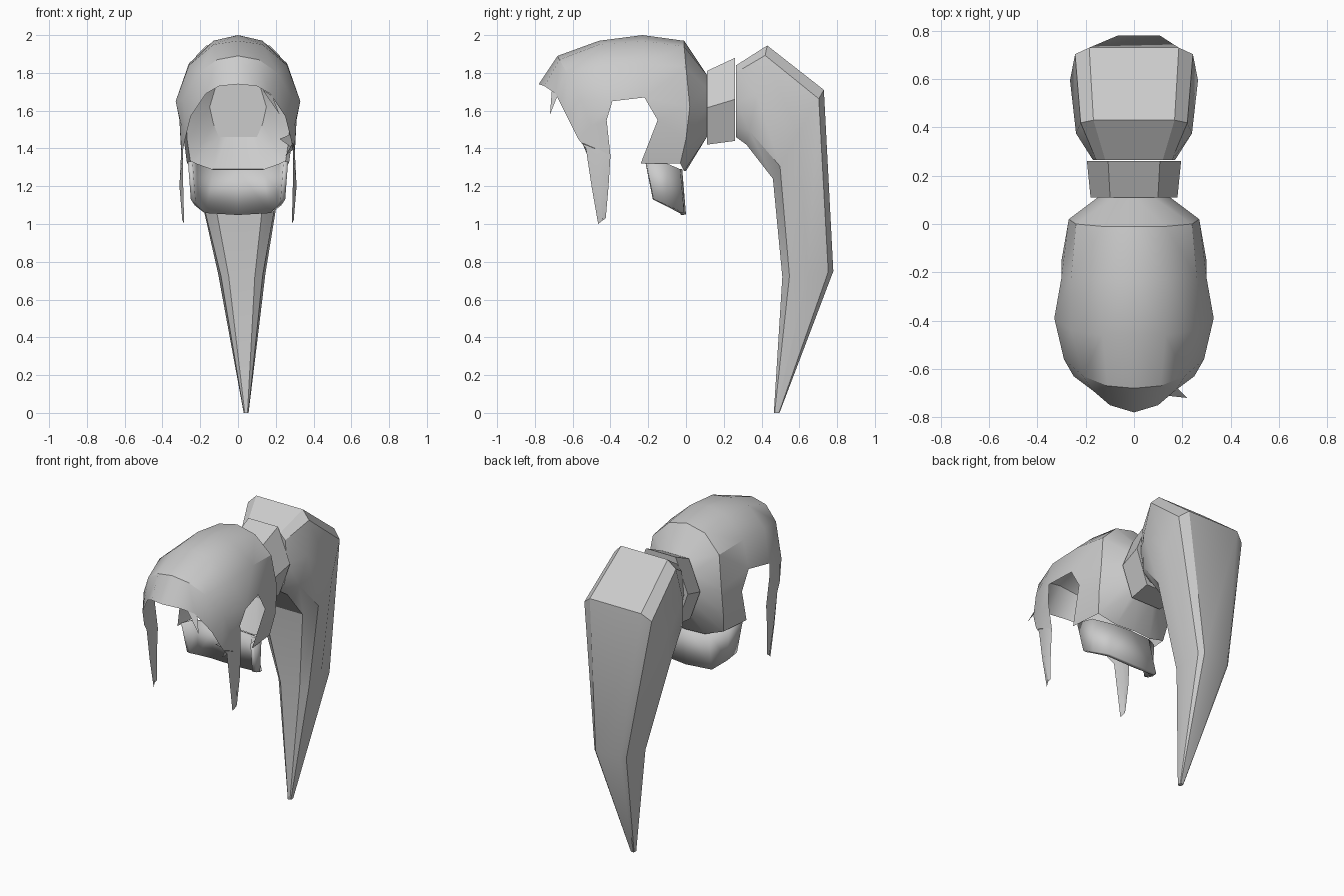
import bpy
import bmesh
import math

default_cube = bpy.data.objects.get("Cube")
if default_cube:
    bpy.data.objects.remove(default_cube, do_unlink=True)

hair_grey = bpy.data.materials.new("hair_grey")
hair_grey.use_nodes = True
GREY = (0.6, 0.6, 0.6, 1.0)
hair_grey.diffuse_color = GREY
hair_grey.node_tree.nodes["Principled BSDF"].inputs["Base Color"].default_value = GREY


def make_object(name, bm, mirrored=False, thickness=0.0, smooth_angle=32):
    """Turn a bmesh into a named, shaded object with optional modifiers."""
    bmesh.ops.remove_doubles(bm, verts=bm.verts[:], dist=0.0005)
    bmesh.ops.recalc_face_normals(bm, faces=bm.faces[:])
    mesh = bpy.data.meshes.new(name)
    bm.to_mesh(mesh)
    bm.free()
    mesh.materials.append(hair_grey)
    obj = bpy.data.objects.new(name, mesh)
    bpy.context.collection.objects.link(obj)
    bpy.ops.object.select_all(action="DESELECT")
    obj.select_set(True)
    bpy.context.view_layer.objects.active = obj
    bpy.ops.object.shade_smooth_by_angle(angle=math.radians(smooth_angle))
    if mirrored:
        mirror = obj.modifiers.new("mirror", "MIRROR")
        mirror.use_clip = True
        mirror.merge_threshold = 0.001
    if thickness:
        solid = obj.modifiers.new("thickness", "SOLIDIFY")
        solid.thickness = thickness
        solid.offset = -1
    return obj


def add_sheet(bm, rows, closed=False, skip=()):
    """Bridge neighbouring rows of points with quads."""
    grid = [[bm.verts.new(point) for point in row] for row in rows]
    for r, (row, following) in enumerate(zip(grid, grid[1:])):
        count = min(len(row), len(following))
        for c in range(count if closed else count - 1):
            if (r, c) in skip:
                continue
            n = (c + 1) % count
            bm.faces.new((row[c], row[n], following[n], following[c]))
    return grid


def add_tube(bm, rings):
    """Bridge closed rings and cap both ends."""
    grid = add_sheet(bm, rings, closed=True)
    bm.faces.new(grid[0])
    bm.faces.new(grid[-1])


# Hair cap: half arches from the tie hole forward to the fringe
tie_hole = [(x, 0.11, z) for x, z in (
    (0, 1.79), (0.08, 1.79), (0.12, 1.72), (0.15, 1.62),
    (0.13, 1.53), (0.1, 1.46), (0.06, 1.46), (0, 1.46))]
back_rim = [(0, -0.01, 1.97), (0.13, -0.01, 1.94), (0.24, 0, 1.83), (0.27, 0.02, 1.62),
            (0.27, 0, 1.45), (0.25, -0.03, 1.32), (0.13, -0.01, 1.28), (0, 0, 1.28)]
behind_ear = [(0, -0.23, 2), (0.13, -0.23, 1.97), (0.26, -0.22, 1.85),
              (0.3, -0.22, 1.67), (0.3, -0.15, 1.55), (0.27, -0.24, 1.32)]
before_ear = [(0, -0.46, 1.97), (0.13, -0.46, 1.95), (0.26, -0.44, 1.84),
              (0.33, -0.39, 1.65), (0.31, -0.42, 1.55), (0.3, -0.4, 1.36)]
brow = [(0, -0.68, 1.89), (0.11, -0.67, 1.87), (0.21, -0.63, 1.8),
        (0.29, -0.56, 1.66), (0.3, -0.5, 1.52), (0.3, -0.47, 1.4)]
fringe_edge = [(0, -0.78, 1.74), (0.1, -0.75, 1.73), (0.17, -0.69, 1.69),
               (0.25, -0.63, 1.57), (0.28, -0.57, 1.45), (0.29, -0.53, 1.4)]
ear_opening = {(2, 3), (2, 4)}
bm = bmesh.new()
add_sheet(bm, [tie_hole, back_rim, behind_ear, before_ear, brow, fringe_edge],
          skip=ear_opening)
make_object("hair_cap", bm, mirrored=True)

# Long pointed locks in front of the ears
bm = bmesh.new()
add_sheet(bm, [
    [fringe_edge[-1], brow[-1], before_ear[-1]],
    [(0.29, -0.5, 1.2), (0.31, -0.46, 1.2), (0.3, -0.41, 1.2)],
    [(0.285, -0.465, 1), (0.295, -0.44, 1.02), (0.29, -0.425, 1.03)]])
make_object("side_locks", bm, mirrored=True)

# Nape hair: a curved sheet under the back of the cap
bm = bmesh.new()
add_sheet(bm, [
    [(0, -0.02, 1.29), (0.14, -0.03, 1.29), (0.24, -0.1, 1.32), (0.265, -0.21, 1.33)],
    [(0, 0, 1.05), (0.18, -0.01, 1.06), (0.23, -0.1, 1.1), (0.25, -0.17, 1.13)]])
make_object("nape_hair", bm, mirrored=True, thickness=0.025)

# Loose wisps on one side of the fringe
bm = bmesh.new()
for wisp in (
    ((0.13, -0.71, 1.71), (0.18, -0.68, 1.68), (0.22, -0.72, 1.58)),
    ((0.29, -0.52, 1.48), (0.29, -0.5, 1.4), (0.22, -0.55, 1.45)),
    ((0.29, -0.55, 1.43), (0.3, -0.48, 1.4), (0.25, -0.52, 1.36)),
):
    bm.faces.new([bm.verts.new(point) for point in wisp])
make_object("loose_wisps", bm)


# Hair tie: a flared hexagonal band
def tie_ring(y, half_width, bottom, top):
    middle = (bottom + top) / 2
    right = [(half_width * 0.55, y, top), (half_width, y, middle),
             (half_width * 0.6, y, bottom)]
    return right + [(-x, y, z) for x, y, z in reversed(right)]


bm = bmesh.new()
add_tube(bm, [tie_ring(0.11, 0.18, 1.42, 1.81), tie_ring(0.26, 0.195, 1.44, 1.88)])
make_object("hair_tie", bm)


# Ponytail: rounded sections between an outer and an inner outline
SECTION = ((0, 0.7), (0.1, 0.92), (0.5, 1), (0.86, 0.88), (1, 0.55))


def tail_ring(outer, inner, half_width, centre):
    def side(sign):
        return [(centre + sign * half_width * share,
                 outer[0] + (inner[0] - outer[0]) * t,
                 outer[1] + (inner[1] - outer[1]) * t) for t, share in SECTION]
    return side(1) + side(-1)[::-1]


bm = bmesh.new()
add_tube(bm, [
    tail_ring((0.265, 1.84), (0.265, 1.46), 0.17, 0),
    tail_ring((0.43, 1.945), (0.32, 1.42), 0.24, 0),
    tail_ring((0.73, 1.71), (0.46, 1.24), 0.265, 0),
    tail_ring((0.78, 0.75), (0.51, 0.72), 0.125, 0.02),
    tail_ring((0.495, 0), (0.465, 0), 0.013, 0.043)])
make_object("ponytail", bm)
